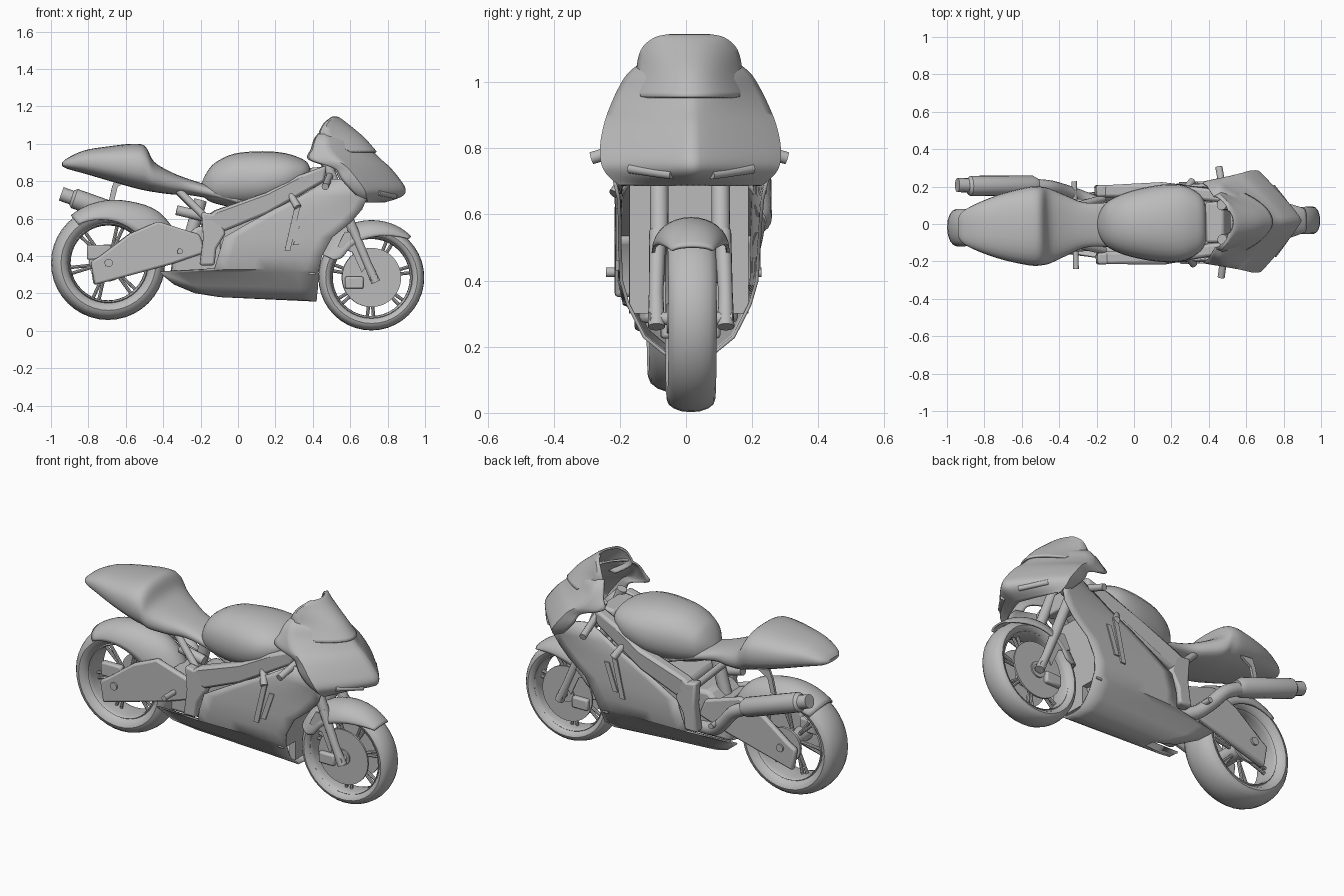
import bpy, bmesh
from math import sin, cos, pi, radians, copysign
from mathutils import Vector

old = bpy.data.objects.get("Cube")
if old:
    bpy.data.objects.remove(old, do_unlink=True)

GREY = (0.5, 0.5, 0.5, 1)
mat = bpy.data.materials.new("plain grey")
mat.use_nodes = True
mat.diffuse_color = GREY
mat.node_tree.nodes["Principled BSDF"].inputs["Base Color"].default_value = GREY

YAW = 0.021  # the whole machine stands slightly turned


def finish(name, bm, mirror=False, thick=0, bevel=0, angle=40):
    bmesh.ops.remove_doubles(bm, verts=bm.verts, dist=0.0002)
    bmesh.ops.recalc_face_normals(bm, faces=bm.faces)
    me = bpy.data.meshes.new(name)
    bm.to_mesh(me)
    bm.free()
    me.materials.append(mat)
    me.shade_smooth()
    me.set_sharp_from_angle(angle=radians(angle))
    ob = bpy.data.objects.new(name, me)
    bpy.context.collection.objects.link(ob)
    ob.rotation_euler.z = YAW
    if thick:
        m = ob.modifiers.new("thickness", 'SOLIDIFY')
        m.thickness, m.offset = thick, 0
    if bevel:
        m = ob.modifiers.new("bevel", 'BEVEL')
        m.width, m.segments = bevel, 2
    if mirror:
        m = ob.modifiers.new("mirror", 'MIRROR')
        m.use_axis = (False, True, False)
    return ob


def ease(rows, k=4):
    """Smooth curve through rows of numbers."""
    out = []
    for i in range(len(rows) - 1):
        a, b = rows[i], rows[i + 1]
        p, q = rows[max(i - 1, 0)], rows[min(i + 2, len(rows) - 1)]
        for s in range(k):
            t = s / k
            out.append([bb * t * t * (3 - 2 * t) + aa * (1 - t * t * (3 - 2 * t))
                        + (bb - pp) / 2 * t * (1 - t) ** 2 - (qq - aa) / 2 * t * t * (1 - t)
                        for pp, aa, bb, qq in zip(p, a, b, q)])
    return out + [list(rows[-1])]


def skin(name, table, closed=False, caps=False, loop=False, **kw):
    """Faces across a table of point rows."""
    bm = bmesh.new()
    vs = [[bm.verts.new(p) for p in row] for row in table]
    n, m = len(vs), len(vs[0])
    for i in range(n if loop else n - 1):
        for j in range(m if closed else m - 1):
            a, b = vs[i], vs[(i + 1) % n]
            bm.faces.new((a[j], a[(j + 1) % m], b[(j + 1) % m], b[j]))
    if caps:
        bm.faces.new(vs[0])
        bm.faces.new(vs[-1])
    return finish(name, bm, **kw)


def hull(name, rows, n=28, power=0.8, **kw):
    """Rounded body along x; rows are x, bottom, top, half width."""
    def soft(v):
        return copysign(abs(v) ** power, v)
    ring = [2 * pi * j / n for j in range(n)]
    table = [[(x, w * soft(cos(a)), (lo + hi) / 2 + (hi - lo) / 2 * soft(sin(a))) for a in ring]
             for x, lo, hi, w in ease(rows)]
    return skin(name, table, closed=True, caps=True, **kw)


def tube(name, pts, radii, n=14, **kw):
    pts = [Vector(p) for p in pts]
    if not isinstance(radii, (list, tuple)):
        radii = [radii] * len(pts)
    table = []
    for i, p in enumerate(pts):
        d = pts[min(i + 1, len(pts) - 1)] - pts[max(i - 1, 0)]
        q = d.to_track_quat('Z', 'Y')
        table.append([p + q @ Vector((radii[i] * cos(2 * pi * j / n), radii[i] * sin(2 * pi * j / n), 0))
                      for j in range(n)])
    return skin(name, table, closed=True, caps=True, **kw)


def prism(name, poly, y0, y1, lean=None, **kw):
    """Side outline in x, z given a thickness across y."""
    bm = bmesh.new()
    base = bm.faces.new([bm.verts.new((x, y0, z)) for x, z in poly])
    r = bmesh.ops.extrude_face_region(bm, geom=[base])
    for v in r["geom"]:
        if isinstance(v, bmesh.types.BMVert):
            v.co.y = y1
    bm.faces.new(list(reversed([v for v in bm.verts][:len(poly)]))) if len(bm.faces) < len(poly) + 2 else None
    if lean:
        for v in bm.verts:
            v.co.y -= lean(v.co.x)
    return finish(name, bm, **kw)


def box(x0, x1, z0, z1):
    return [(x0, z0), (x1, z0), (x1, z1), (x0, z1)]


def ring(name, cx, cz, r, dr, w, n=40, k=16):
    table = [[(cx + (r + dr * cos(b)) * cos(a), w * sin(b), cz + (r + dr * cos(b)) * sin(a))
              for b in (2 * pi * j / k for j in range(k))] for a in (2 * pi * i / n for i in range(n))]
    return skin(name, table, closed=True, loop=True)


def wheel(label, cx, cz, outer, inner, w, count):
    ring(label + "_tyre", cx, cz, (outer + inner) / 2, (outer - inner) / 2, w)
    ring(label + "_rim", cx, cz, inner + 0.008, 0.01, w * 0.75)
    tube(label + "_hub", [(cx, -w, cz), (cx, w, cz)], 0.045, n=20)
    for i in range(count):
        for off in (-0.08, 0.08):
            a = 2 * pi * i / count + 0.2
            tube(label + "_spoke", [(cx + 0.04 * cos(a), 0, cz + 0.04 * sin(a)),
                                    (cx + inner * cos(a + off), 0, cz + inner * sin(a + off))], 0.009, n=8)


def guard(name, cx, cz, rows, n=16):
    """Mudguard; rows are angle, edge radius, crown radius, half width."""
    arc = [-pi / 2 + pi * j / n for j in range(n + 1)]
    table = [[(cx + (ri + (ro - ri) * cos(b)) * cos(radians(a)), w * sin(b),
               cz + (ri + (ro - ri) * cos(b)) * sin(radians(a))) for b in arc]
             for a, ri, ro, w in ease(rows)]
    return skin(name, table, thick=0.01)


def shell(name, rows, n=32, **kw):
    """Open-backed nose; rows are z, rear x, widest x, front x, half width, bluntness."""
    def point(t, z, xr, xm, xf, w, p):
        s, u = min(abs(t) / 0.75, 1), max(abs(t) - 0.75, 0) * 4
        return (xf - (xf - xm) * s ** p - (xm - xr) * u, copysign(w * s * (1 - 0.1 * u), t), z)
    table = [[point(2 * j / n - 1, *row) for j in range(n + 1)] for row in ease(rows)]
    return skin(name, table, thick=0.01, **kw)


# Wheels, brakes and mudguards
FX, FZ, RX, RZ = 0.713, 0.285, -0.695, 0.363
wheel("front", FX, FZ, 0.283, 0.208, 0.073, 7)
wheel("rear", RX, RZ, 0.305, 0.202, 0.1, 6)
tube("front_disc", [(FX, 0.055, FZ), (FX, 0.065, FZ)], 0.158, n=40, mirror=True)
tube("rear_sprocket", [(RX, 0.085, RZ), (RX, 0.1, RZ)], 0.1, n=30)
tube("rear_axle", [(RX, -0.15, RZ), (RX, 0.15, RZ)], 0.022)
prism("rear_caliper", box(-0.81, -0.68, 0.38, 0.46), -0.1, -0.06, bevel=0.01)
prism("front_caliper", box(0.57, 0.67, 0.225, 0.29), 0.05, 0.09, mirror=True, bevel=0.01)
guard("front_mudguard", FX, FZ, [(46, 0.285, 0.302, 0.06), (65, 0.245, 0.303, 0.09), (90, 0.215, 0.302, 0.11),
                                 (120, 0.2, 0.302, 0.112), (145, 0.19, 0.302, 0.108), (155, 0.22, 0.3, 0.1)])
prism("mudguard_stay", [(0.53, 0.45), (0.57, 0.53), (0.64, 0.52), (0.69, 0.36), (0.66, 0.31), (0.61, 0.42)],
      0.104, 0.112, mirror=True)
guard("rear_mudguard", RX, RZ, [(128, 0.26, 0.318, 0.1), (100, 0.235, 0.326, 0.112), (70, 0.22, 0.345, 0.115),
                                (45, 0.22, 0.38, 0.112), (22, 0.24, 0.39, 0.1)])

# Front forks and steering
tube("fork_upper", [(0.62, 0.093, 0.52), (0.47, 0.093, 0.9)], 0.028, mirror=True)
tube("fork_lower", [(0.735, 0.105, 0.26), (0.69, 0.105, 0.36), (0.61, 0.098, 0.55)], [0.026, 0.022, 0.026],
     mirror=True)
tube("front_axle", [(0.725, -0.125, 0.285), (0.725, 0.125, 0.285)], 0.02)
prism("steering_head", [(0.4, 0.76), (0.52, 0.74), (0.48, 0.88), (0.38, 0.87)], -0.11, 0.11, bevel=0.015)
tube("handlebar", [(0.49, 0.1, 0.83), (0.46, 0.295, 0.77)], 0.019, mirror=True)

# Nose cowl, screen and air intakes
shell("nose_cowl", [(1.05, 0.43, 0.46, 0.56, 0.15, 2), (1.02, 0.41, 0.46, 0.645, 0.185, 1.8),
                    (0.97, 0.395, 0.47, 0.705, 0.215, 1.5), (0.915, 0.38, 0.52, 0.76, 0.24, 1.3),
                    (0.87, 0.51, 0.58, 0.81, 0.256, 1.2), (0.81, 0.55, 0.63, 0.86, 0.268, 1.15),
                    (0.755, 0.6, 0.67, 0.892, 0.266, 1.15), (0.72, 0.635, 0.68, 0.87, 0.247, 1.15),
                    (0.69, 0.65, 0.69, 0.78, 0.21, 1.2)], angle=60)
shell("screen", [(1.14, 0.505, 0.51, 0.53, 0.06, 2), (1.13, 0.49, 0.5, 0.55, 0.105, 2),
                 (1.095, 0.455, 0.47, 0.595, 0.142, 2), (1.03, 0.44, 0.48, 0.672, 0.155, 2),
                 (0.955, 0.54, 0.6, 0.738, 0.146, 2)], angle=60)
tube("air_intake_lip", ease([(0.838, 0.06, 0.72), (0.795, 0.12, 0.728), (0.745, 0.185, 0.738)]), 0.014, mirror=True)

# Side fairing: rows are z, rear x, front x, rear y, front y
side = [(0.81, 0.48, 0.6, 0.19, 0.24), (0.72, 0.33, 0.69, 0.195, 0.235), (0.65, 0.19, 0.66, 0.2, 0.218),
        (0.58, 0.06, 0.6, 0.2, 0.213), (0.5, -0.08, 0.5, 0.2, 0.21), (0.4, -0.11, 0.445, 0.2, 0.205),
        (0.33, -0.13, 0.43, 0.185, 0.185), (0.315, -0.42, 0.428, 0.14, 0.178), (0.25, -0.34, 0.425, 0.11, 0.135),
        (0.205, -0.23, 0.42, 0.06, 0.08), (0.185, -0.1, 0.42, 0.03, 0.05)]
panel = [[(xr + (xf - xr) * t / 8, yr + (yf - yr) * t / 8, z - 0.02 * (t / 8) * (z < 0.3)) for t in range(9)]
         for z, xr, xf, yr, yf in side]
panel.append([(-0.1 + 0.065 * t, 0, 0.185 - 0.003 * t) for t in range(9)])
skin("side_fairing", panel, thick=0.01, mirror=True)
for i, (lo, hi) in enumerate([(0.43, 0.67), (0.46, 0.62)]):
    x = 0.245 + i * 0.045
    prism("side_vent", [(x, lo), (x + 0.03, lo), (x + 0.085, hi), (x + 0.055, hi)], 0.21, 0.219, mirror=True)

# Engine, radiator and gearbox
prism("engine", [(-0.1, 0.3), (0.38, 0.27), (0.38, 0.72), (0.2, 0.72), (-0.1, 0.6)], -0.15, 0.15, bevel=0.02)
prism("radiator", box(0.375, 0.412, 0.3, 0.72), -0.18, 0.18)
prism("radiator_base", box(0.375, 0.412, 0.19, 0.31), -0.07, 0.07)
prism("gearbox", [(-0.36, 0.3), (-0.08, 0.3), (-0.08, 0.55), (-0.22, 0.56), (-0.34, 0.46)], -0.12, 0.12, bevel=0.02)


# Frame
def taper(x):
    return max(0, x - 0.15) * 0.12


prism("frame_spar", [(-0.19, 0.6), (-0.08, 0.53), (0.15, 0.625), (0.32, 0.72), (0.46, 0.8), (0.47, 0.885),
                     (0.32, 0.83), (0.15, 0.74), (-0.12, 0.645)], 0.145, 0.212, lean=taper, mirror=True, bevel=0.015)
prism("pivot_plate", [(-0.2, 0.635), (-0.1, 0.62), (-0.07, 0.52), (-0.12, 0.44), (-0.13, 0.35),
                      (-0.21, 0.35), (-0.19, 0.5)], 0.15, 0.212, mirror=True, bevel=0.012)
tube("frame_knob", [(0.275, 0.17, 0.73), (0.315, 0.222, 0.66)], 0.02, mirror=True)
tube("subframe_strut", [(-0.32, 0.1, 0.75), (-0.16, 0.14, 0.59)], 0.02, mirror=True)

# Swingarm, shock and foot pegs
prism("swingarm", [(-0.79, 0.37), (-0.74, 0.4), (-0.58, 0.52), (-0.43, 0.585), (-0.21, 0.515), (-0.17, 0.42),
                   (-0.36, 0.355), (-0.77, 0.245)], 0.105, 0.14, mirror=True, bevel=0.012)
prism("swingarm_bridge", [(-0.37, 0.38), (-0.2, 0.42), (-0.22, 0.5), (-0.35, 0.54)], -0.11, 0.11)
tube("shock_reservoir", [(-0.33, -0.05, 0.645), (-0.18, -0.05, 0.61)], 0.027)
tube("shock", [(-0.27, 0, 0.45), (-0.2, 0, 0.7)], 0.035)
tube("foot_peg", [(-0.315, 0.12, 0.425), (-0.315, 0.235, 0.425)], 0.015, mirror=True)

# Tank, seat and tail
hull("tank", [(-0.195, 0.73, 0.79, 0.04), (-0.165, 0.7, 0.85, 0.095), (-0.12, 0.68, 0.9, 0.135),
              (-0.02, 0.66, 0.947, 0.175), (0.13, 0.66, 0.96, 0.205), (0.25, 0.7, 0.95, 0.205),
              (0.33, 0.75, 0.925, 0.17), (0.37, 0.79, 0.9, 0.13), (0.385, 0.81, 0.87, 0.09)], power=0.9)
hull("seat_and_tail", [(-0.94, 0.88, 0.9, 0.05), (-0.91, 0.865, 0.925, 0.09), (-0.82, 0.84, 0.965, 0.135),
                       (-0.7, 0.805, 0.985, 0.178), (-0.56, 0.765, 1.0, 0.21), (-0.495, 0.75, 0.985, 0.21),
                       (-0.45, 0.742, 0.905, 0.2), (-0.36, 0.73, 0.85, 0.16), (-0.26, 0.725, 0.81, 0.12),
                       (-0.12, 0.7, 0.765, 0.12), (0.04, 0.66, 0.7, 0.15)])

# Exhaust on the left side
tube("exhaust_pipe", ease([(-0.52, 0.215, 0.575), (-0.44, 0.205, 0.53), (-0.36, 0.18, 0.44), (-0.28, 0.15, 0.37),
                           (-0.16, 0.1, 0.34)]), 0.037)
tube("silencer", [(-0.51, 0.215, 0.58), (-0.54, 0.217, 0.59), (-0.87, 0.222, 0.707), (-0.885, 0.222, 0.712)],
     [0.038, 0.054, 0.054, 0.04], n=20)
tube("silencer_tip", [(-0.87, 0.225, 0.707), (-0.94, 0.228, 0.732)], 0.038, n=16)
prism("silencer_hanger", [(-0.69, 0.68), (-0.66, 0.69), (-0.64, 0.77), (-0.57, 0.81), (-0.65, 0.82), (-0.67, 0.77)],
      0.165, 0.18)
